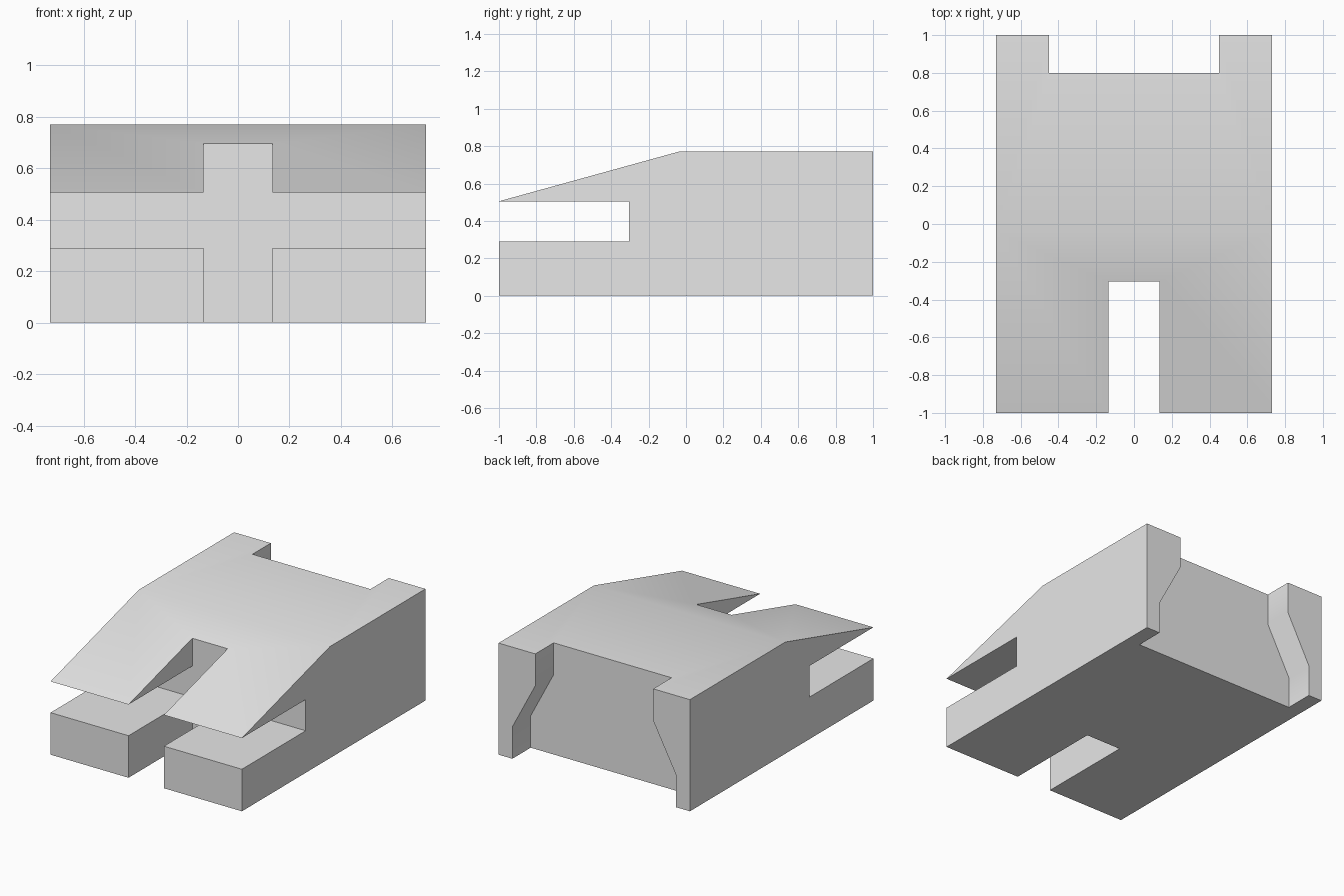
import bpy
import bmesh
from mathutils import Vector

cube = bpy.data.objects.get("Cube")
if cube:
    bpy.data.objects.remove(cube, do_unlink=True)

grey = bpy.data.materials.new("plain_grey")
grey.use_nodes = True
colour = (0.8, 0.8, 0.8, 1.0)
grey.diffuse_color = colour
grey.node_tree.nodes["Principled BSDF"].inputs["Base Color"].default_value = colour

HALF_WIDTH = 0.73
SLOT_END = -0.305


def extrude_profile(name, points, sweep):
    """Closed prism: a flat outline swept along a vector."""
    bm = bmesh.new()
    face = bm.faces.new([bm.verts.new(p) for p in points])
    swept = bmesh.ops.extrude_face_region(bm, geom=[face])["geom"]
    verts = [v for v in swept if isinstance(v, bmesh.types.BMVert)]
    bmesh.ops.translate(bm, verts=verts, vec=Vector(sweep))
    bmesh.ops.recalc_face_normals(bm, faces=bm.faces)
    mesh = bpy.data.meshes.new(name)
    bm.to_mesh(mesh)
    bm.free()
    obj = bpy.data.objects.new(name, mesh)
    bpy.context.collection.objects.link(obj)
    mesh.materials.append(grey)
    return obj


def cut(target, cutter):
    """Subtract the cutter, then remove it."""
    mod = target.modifiers.new("cut", "BOOLEAN")
    mod.operation = "DIFFERENCE"
    mod.solver = "EXACT"
    mod.object = cutter
    bpy.context.view_layer.objects.active = target
    bpy.ops.object.modifier_apply(modifier=mod.name)
    bpy.data.objects.remove(cutter, do_unlink=True)


# Body: side outline with sloped front and horizontal mouth
side = [(-1, 0), (1, 0), (1, 0.77), (-0.04, 0.77), (-1, 0.505),
        (SLOT_END, 0.505), (SLOT_END, 0.29), (-1, 0.29)]
body = extrude_profile("body", [(-HALF_WIDTH, y, z) for y, z in side],
                       (2 * HALF_WIDTH, 0, 0))

# Vertical front slot
w = 0.135
slot = [(-w, -1.2), (w, -1.2), (w, SLOT_END), (-w, SLOT_END)]
cut(body, extrude_profile("slot_cutter", [(x, y, -0.2) for x, y in slot], (0, 0, 1.4)))

# Back recess, wider towards the bottom, leaving two corner posts
half = [(0.625, -0.2), (0.625, 0.22), (0.45, 0.55), (0.45, 1.0)]
recess = half + [(-x, z) for x, z in reversed(half)]
cut(body, extrude_profile("recess_cutter", [(x, 0.8, z) for x, z in recess], (0, 0.4, 0)))

# Soft shading over the shallow bends, crisp elsewhere
bpy.ops.object.select_all(action="DESELECT")
body.select_set(True)
bpy.context.view_layer.objects.active = body
bpy.ops.object.shade_smooth_by_angle()
